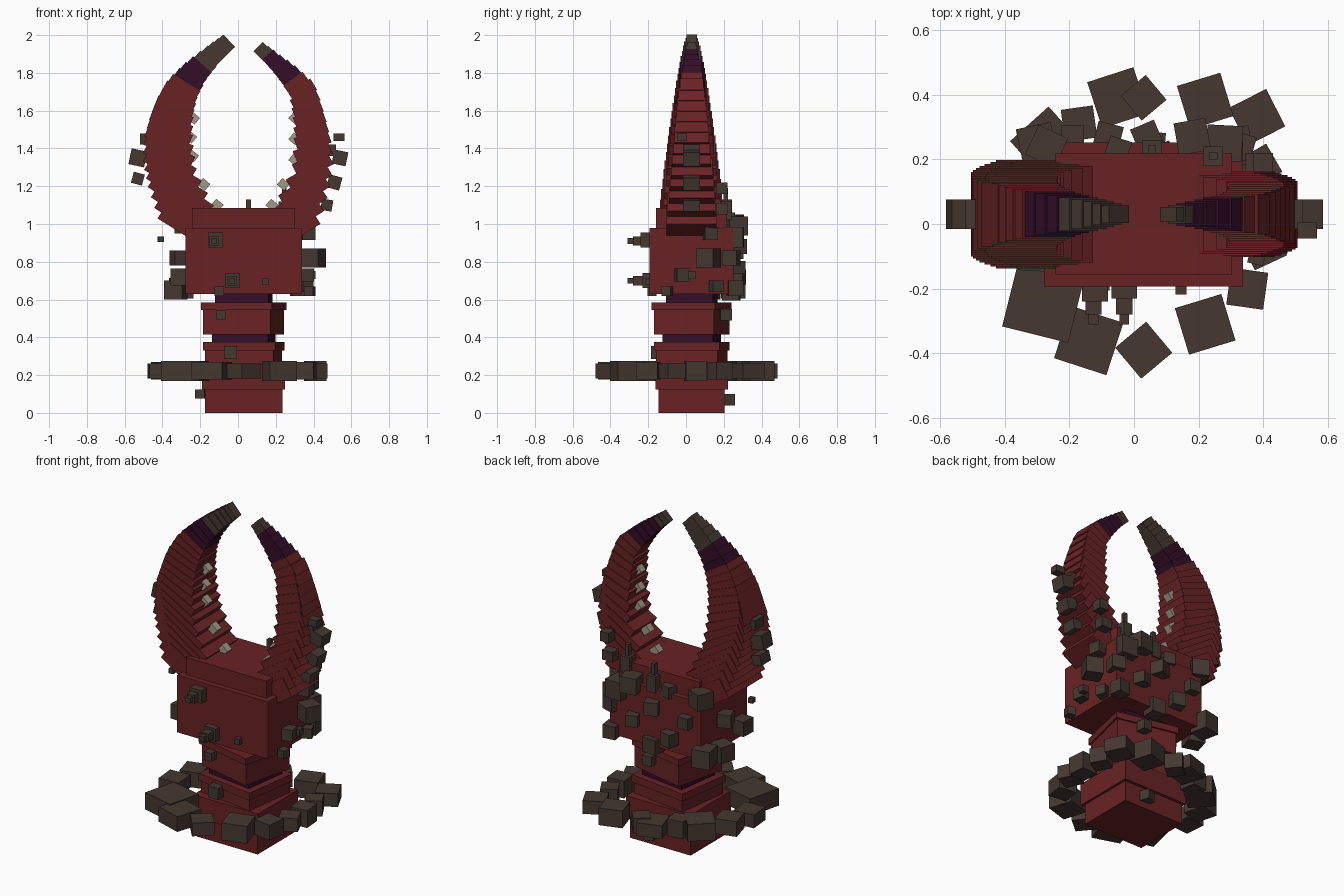
import bpy, math
from mathutils import Matrix, Vector


def material(name, rgb):
    m = bpy.data.materials.new(name)
    m.diffuse_color = (*rgb, 1)
    return m


RED = material("dark_red", (0.14, 0.0165, 0.018))
BROWN = material("rock_brown", (0.058, 0.039, 0.030))
PURPLE = material("deep_purple", (0.034, 0.004, 0.020))
CREAM = material("tooth_cream", (0.36, 0.31, 0.24))
C = 0.03  # shared axis offset of the tower in x and y


def box(name, mat, centre, size, rx=0, ry=0, rz=0):
    """Box with its size and rotation (degrees) baked into the mesh."""
    bpy.ops.mesh.primitive_cube_add(size=1)
    o = bpy.context.object
    o.name = name
    rot = (Matrix.Rotation(math.radians(rz), 4, 'Z')
           @ Matrix.Rotation(math.radians(ry), 4, 'Y')
           @ Matrix.Rotation(math.radians(rx), 4, 'X'))
    o.data.transform(Matrix.Translation(centre) @ rot @ Matrix.Diagonal((*size, 1)))
    o.data.materials.append(mat)
    return o


def tier(name, mat, z0, z1, sx, sy, rz=0):
    box(name, mat, (C, C, (z0 + z1) / 2), (sx, sy, z1 - z0), rz=rz)


# Stacked tower
tier("base_block", RED, 0.0, 0.17, 0.41, 0.35)
tier("base_lip", RED, 0.125, 0.26, 0.44, 0.385)
tier("lower_block", RED, 0.2, 0.34, 0.365, 0.33, -8)
tier("lower_lip", RED, 0.33, 0.375, 0.385, 0.35, -8)
tier("lower_neck", PURPLE, 0.36, 0.43, 0.30, 0.27, -8)
tier("middle_block", RED, 0.415, 0.57, 0.365, 0.325, -13)
tier("middle_lip", RED, 0.545, 0.585, 0.385, 0.345, -13)
tier("upper_neck", PURPLE, 0.57, 0.64, 0.285, 0.25, -5)
tier("head_block", RED, 0.63, 0.98, 0.615, 0.445)
tier("head_top", RED, 0.97, 1.085, 0.545, 0.375)


# Pincers: overlapping tilted plates along a curved path
def sample(keys, t):
    f = t * (len(keys) - 1)
    i = min(int(f), len(keys) - 2)
    a, b = keys[i], keys[i + 1]
    return [p + (q - p) * (f - i) for p, q in zip(a, b)]


def pincer(name, keys, side, count, depth, thick, brown, purple):
    for i in range(count):
        t = i / (count - 1)
        x, z, w, ang = sample(keys, t)
        d = depth[0] + (depth[1] - depth[0]) * t
        h = thick[0] + (thick[1] - thick[0]) * t
        left = count - i
        mat = BROWN if left <= brown else PURPLE if left <= brown + purple else RED
        box(f"{name}_plate", mat, (side * x, C, z), (w, d, h), ry=-side * ang)


# keys: distance from centre, height, width, tilt
left_keys = [(0.25, 0.99, 0.34, 32), (0.30, 1.14, 0.35, 34), (0.36, 1.30, 0.27, 30),
             (0.37, 1.45, 0.24, 22), (0.35, 1.58, 0.21, 20), (0.31, 1.69, 0.18, 30),
             (0.24, 1.79, 0.14, 40), (0.145, 1.885, 0.105, 45), (0.072, 1.946, 0.09, 47)]
right_keys = [(0.29, 0.98, 0.27, 32), (0.335, 1.13, 0.28, 34), (0.395, 1.30, 0.2, 28),
              (0.395, 1.45, 0.18, 20), (0.375, 1.58, 0.155, 20), (0.345, 1.70, 0.14, 30),
              (0.27, 1.79, 0.11, 42), (0.185, 1.87, 0.08, 43), (0.12, 1.925, 0.07, 45)]
pincer("left_pincer", left_keys, -1, 24, (0.335, 0.055), (0.12, 0.07), 5, 3)
pincer("right_pincer", right_keys, 1, 20, (0.265, 0.045), (0.12, 0.04), 2, 4)

# Teeth along the inner edges
for x, z in [(-0.235, 1.56), (-0.25, 1.46), (-0.24, 1.36), (-0.18, 1.21), (-0.11, 1.10),
             (0.30, 1.56), (0.30, 1.45), (0.30, 1.34), (0.24, 1.21), (0.18, 1.10)]:
    box("tooth", CREAM, (x, C, z), (0.05, 0.045, 0.045), ry=40)

# Ring of rocks around the base: x, y, size, turn
ring = [(-0.28, -0.24, 0.21, -14), (-0.14, -0.36, 0.17, -18), (0.03, -0.39, 0.125, 40),
        (0.22, -0.31, 0.15, 17), (0.35, -0.20, 0.115, -8), (0.40, -0.07, 0.11, 25),
        (0.41, 0.05, 0.11, 5), (0.39, 0.18, 0.10, 30), (0.38, 0.33, 0.13, 27),
        (0.22, 0.38, 0.14, 17), (0.03, 0.39, 0.10, 40), (-0.05, 0.39, 0.15, 18),
        (-0.27, 0.25, 0.16, 42), (-0.38, 0.12, 0.13, 15), (-0.41, -0.03, 0.13, 5),
        (-0.17, 0.31, 0.10, 8)]
for i, (x, y, s, a) in enumerate(ring):
    box("ring_rock", BROWN, (x, y, 0.222), (s, s, 0.105 - 0.012 * (i % 3)), rz=a)

# Rocks growing on the head and tower: x, y, z, size
front_rocks = [(-0.12, -0.20, 0.915, 0.08), (-0.03, -0.19, 0.70, 0.08),
               (0.145, -0.20, 0.695, 0.035), (-0.10, -0.18, 0.645, 0.05),
               (-0.04, -0.15, 0.32, 0.07), (-0.09, -0.14, 0.52, 0.05)]
side_rocks = [(0.40, 0.12, 0.82, 0.10), (0.36, -0.02, 0.73, 0.07), (0.39, 0.03, 0.73, 0.04),
              (0.38, -0.10, 0.645, 0.05), (0.36, 0.16, 0.67, 0.06), (0.37, 0.13, 0.95, 0.07),
              (-0.31, -0.10, 0.72, 0.09), (-0.33, 0.12, 0.65, 0.10), (-0.31, 0.06, 0.82, 0.08),
              (-0.41, -0.05, 0.92, 0.03), (-0.20, 0.10, 0.10, 0.05)]
back_rocks = [(-0.27, 0.24, 1.0, 0.10), (-0.30, 0.25, 0.66, 0.11), (-0.19, 0.27, 0.85, 0.07),
              (-0.08, 0.27, 0.72, 0.08), (0.04, 0.27, 0.88, 0.08), (0.18, 0.27, 0.99, 0.10),
              (0.28, 0.25, 0.93, 0.11), (0.33, 0.24, 0.82, 0.08), (0.17, 0.27, 0.77, 0.07),
              (0.32, 0.26, 0.66, 0.08), (0.05, 0.24, 0.64, 0.09), (-0.05, 0.23, 0.99, 0.07),
              (0.09, 0.22, 0.07, 0.06), (0.10, 0.21, 0.52, 0.06)]
for group, name in ((front_rocks, "front_rock"), (side_rocks, "side_rock"),
                    (back_rocks, "back_rock")):
    for i, (x, y, z, s) in enumerate(group):
        turn = 0 if group is front_rocks else (i * 37) % 50 - 25
        box(name, BROWN, (x, y, z), (s, s, s), rz=turn)

# Stepped knobs projecting from the front rocks
for x, z in [(-0.125, 0.91), (-0.03, 0.70)]:
    box("front_knob", BROWN, (x, -0.25, z), (0.05, 0.06, 0.05))
    box("front_knob_tip", BROWN, (x, -0.29, z), (0.03, 0.04, 0.03))

# Stepped spikes standing behind the head
for x, y, z in [(0.055, 0.23, 1.04), (0.245, 0.21, 1.10)]:
    box("spike_base", BROWN, (x, y, z - 0.03), (0.06, 0.06, 0.10))
    box("spike_tip", BROWN, (x, y, z + 0.05), (0.025, 0.025, 0.08))

# Rocks on the outer edges of the pincers
for x, z, s, a in [(-0.53, 1.35, 0.085, 12), (-0.53, 1.24, 0.06, 15), (-0.49, 1.45, 0.06, 0),
                   (0.54, 1.35, 0.075, 12), (0.49, 1.39, 0.06, 0), (0.51, 1.22, 0.07, 15),
                   (0.47, 1.10, 0.06, 10)]:
    box("pincer_rock", BROWN, (x, C, z), (s, 0.09, s), ry=a)
box("pincer_pebble", BROWN, (0.535, -0.02, 1.46), (0.06, 0.05, 0.04))
box("pincer_pebble", BROWN, (0.40, 0.19, 1.19), (0.06, 0.06, 0.06))
box("pincer_pebble", BROWN, (0.38, 0.19, 1.08), (0.07, 0.06, 0.06))
